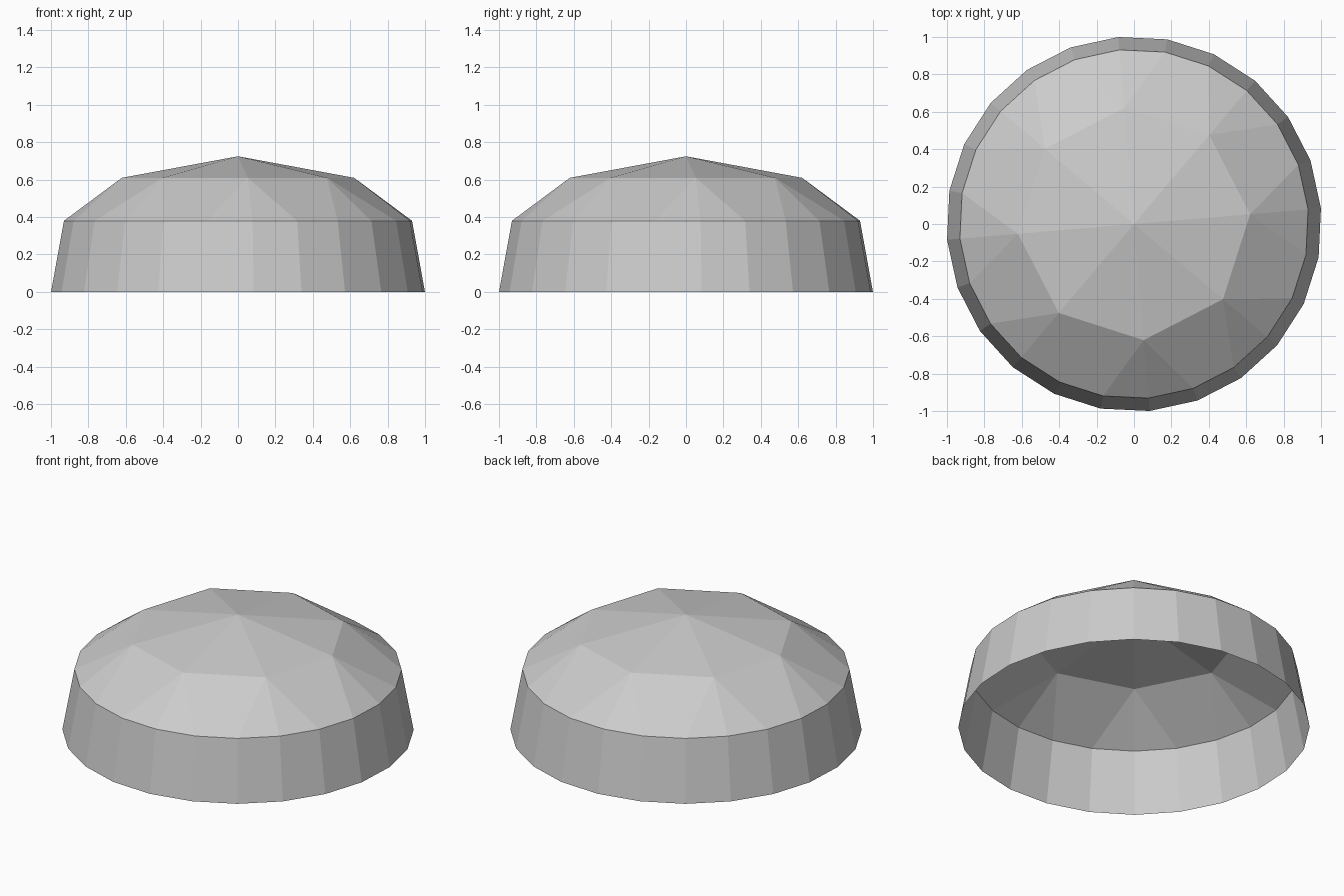
import bpy
import bmesh
from math import cos, sin, radians

cube = bpy.data.objects.get("Cube")
if cube:
    bpy.data.objects.remove(cube, do_unlink=True)

TURN = 4.8      # rotation of all rings, degrees
SIDES = 24      # sides of the wall
FACETS = 8      # facets of the crown

grey = bpy.data.materials.new("plain grey")
grey.use_nodes = True
colour = (0.6, 0.6, 0.6, 1)
grey.diffuse_color = colour
grey.node_tree.nodes["Principled BSDF"].inputs["Base Color"].default_value = colour


def ring(bm, count, radius, z):
    angles = [radians(TURN + 360 * i / count) for i in range(count)]
    return [bm.verts.new((radius * cos(a), radius * sin(a), z)) for a in angles]


def finish(bm, name):
    mesh = bpy.data.meshes.new(name)
    bm.to_mesh(mesh)
    bm.free()
    mesh.materials.append(grey)
    bpy.context.collection.objects.link(bpy.data.objects.new(name, mesh))


# Tapered open wall
bm = bmesh.new()
low = ring(bm, SIDES, 1.003, 0)
high = ring(bm, SIDES, 0.934, 0.38)
for i in range(SIDES):
    j = (i + 1) % SIDES
    bm.faces.new((low[i], low[j], high[j], high[i]))
finish(bm, "side_wall")

# Faceted cap: two triangles under each crown corner, a quad between corners
bm = bmesh.new()
rim = ring(bm, SIDES, 0.934, 0.38)
crown = ring(bm, FACETS, 0.623, 0.61)
apex = bm.verts.new((0, 0, 0.725))
for i in range(FACETS):
    here, following = crown[i], crown[(i + 1) % FACETS]
    k = 3 * i
    before, under, after, beyond = (rim[(k + n) % SIDES] for n in (-1, 0, 1, 2))
    bm.faces.new((before, under, here))
    bm.faces.new((under, after, here))
    bm.faces.new((after, beyond, following, here))
    bm.faces.new((here, following, apex))
finish(bm, "dome_cap")
